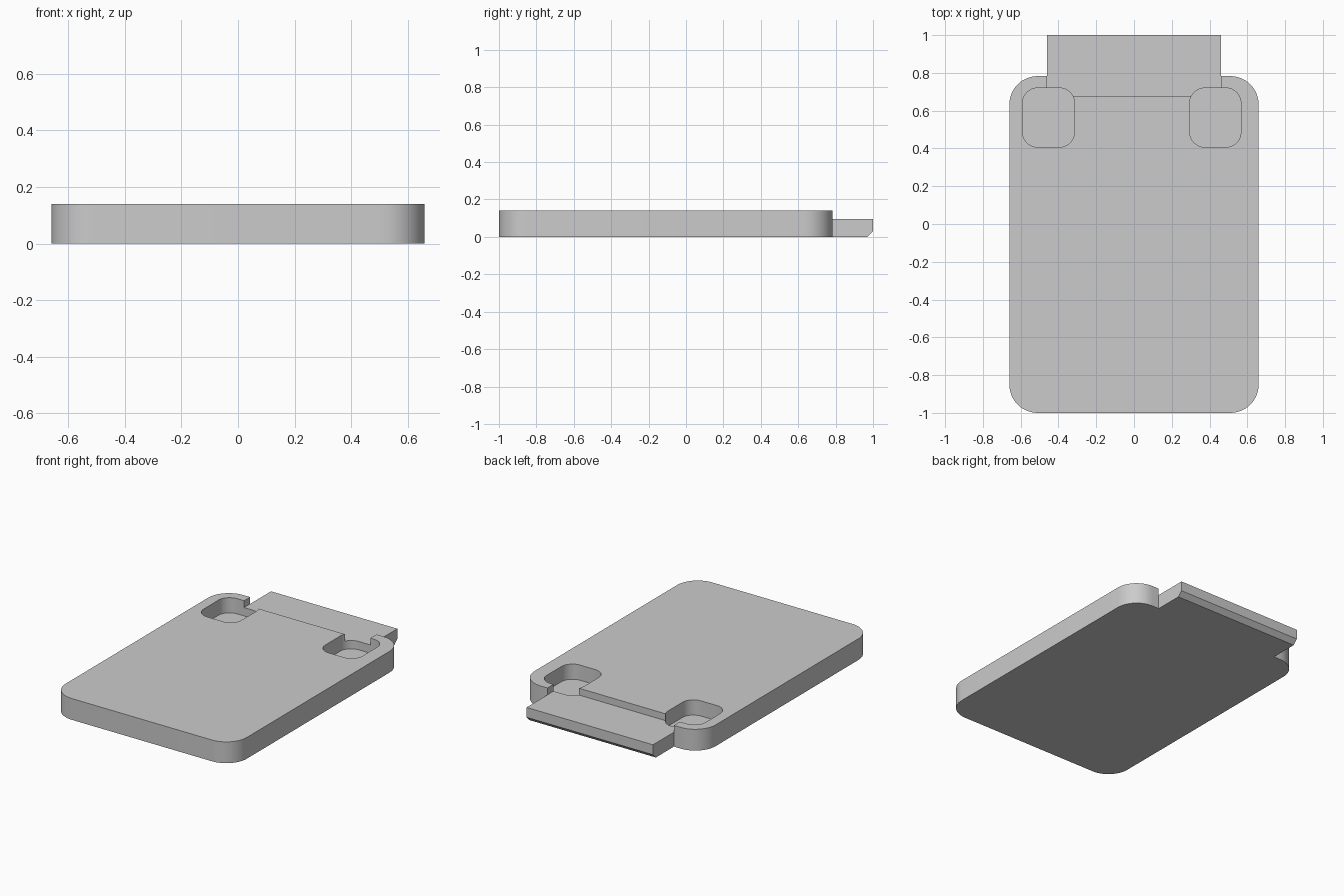
import bpy
import math
from mathutils import Vector

cube = bpy.data.objects.get("Cube")
if cube:
    bpy.data.objects.remove(cube, do_unlink=True)

grey = bpy.data.materials.new("plain_grey")
grey.use_nodes = True
colour = (0.6, 0.6, 0.6, 1)
grey.diffuse_color = colour
grey.node_tree.nodes["Principled BSDF"].inputs["Base Color"].default_value = colour


def rounded_rect(x0, x1, y0, y1, r, steps=12):
    """Counter-clockwise outline with round corners."""
    centres = [(x1 - r, y1 - r), (x0 + r, y1 - r), (x0 + r, y0 + r), (x1 - r, y0 + r)]
    points = []
    for i, (cx, cy) in enumerate(centres):
        for s in range(steps + 1):
            a = (i + s / steps) * math.pi / 2
            points.append(Vector((cx + r * math.cos(a), cy + r * math.sin(a), 0)))
    return points


def prism(name, outline, offset):
    """Extrude a flat outline along an offset vector."""
    n = len(outline)
    verts = outline + [p + Vector(offset) for p in outline]
    faces = [list(range(n))[::-1], list(range(n, 2 * n))]
    faces += [[i, (i + 1) % n, (i + 1) % n + n, i + n] for i in range(n)]
    mesh = bpy.data.meshes.new(name)
    mesh.from_pydata(verts, [], faces)
    mesh.materials.append(grey)
    ob = bpy.data.objects.new(name, mesh)
    bpy.context.collection.objects.link(ob)
    return ob


def activate(ob):
    bpy.ops.object.select_all(action="DESELECT")
    ob.select_set(True)
    bpy.context.view_layer.objects.active = ob


def cut(target, cutter):
    """Subtract the cutter from the target and discard it."""
    cutter.hide_render = True
    mod = target.modifiers.new("cut", "BOOLEAN")
    mod.operation = "DIFFERENCE"
    mod.solver = "EXACT"
    mod.object = cutter
    activate(target)
    bpy.ops.object.modifier_apply(modifier=mod.name)
    bpy.data.objects.remove(cutter, do_unlink=True)


HALF, BACK, HEIGHT = 0.66, 0.783, 0.14
TONGUE_HALF, TONGUE_TOP, FLOOR = 0.46, 0.095, 0.04

# Main plate with rounded corners
plate = prism("plate", rounded_rect(-HALF, HALF, -1, BACK, 0.15), (0, 0, HEIGHT))

# Shallow step that continues the tongue into the plate
step = [Vector((x, y, TONGUE_TOP)) for x, y in
        ((-TONGUE_HALF, 0.678), (TONGUE_HALF, 0.678), (TONGUE_HALF, 1), (-TONGUE_HALF, 1))]
cut(plate, prism("step_cutter", step, (0, 0, 0.2)))

# Two rounded pockets beside the step
for x0, x1 in ((-0.59, -0.315), (0.295, 0.566)):
    outline = [p + Vector((0, 0, FLOOR)) for p in rounded_rect(x0, x1, 0.407, 0.72, 0.08)]
    cut(plate, prism("pocket_cutter", outline, (0, 0, 0.3)))

# Tongue with a chamfered lower lip
profile = [(BACK, 0), (0.97, 0), (1, 0.03), (1, TONGUE_TOP), (BACK, TONGUE_TOP)]
tongue = prism("tongue", [Vector((-TONGUE_HALF, y, z)) for y, z in profile],
               (2 * TONGUE_HALF, 0, 0))

# Smooth the round walls only
activate(plate)
bpy.ops.object.shade_smooth_by_angle(angle=math.radians(30))
